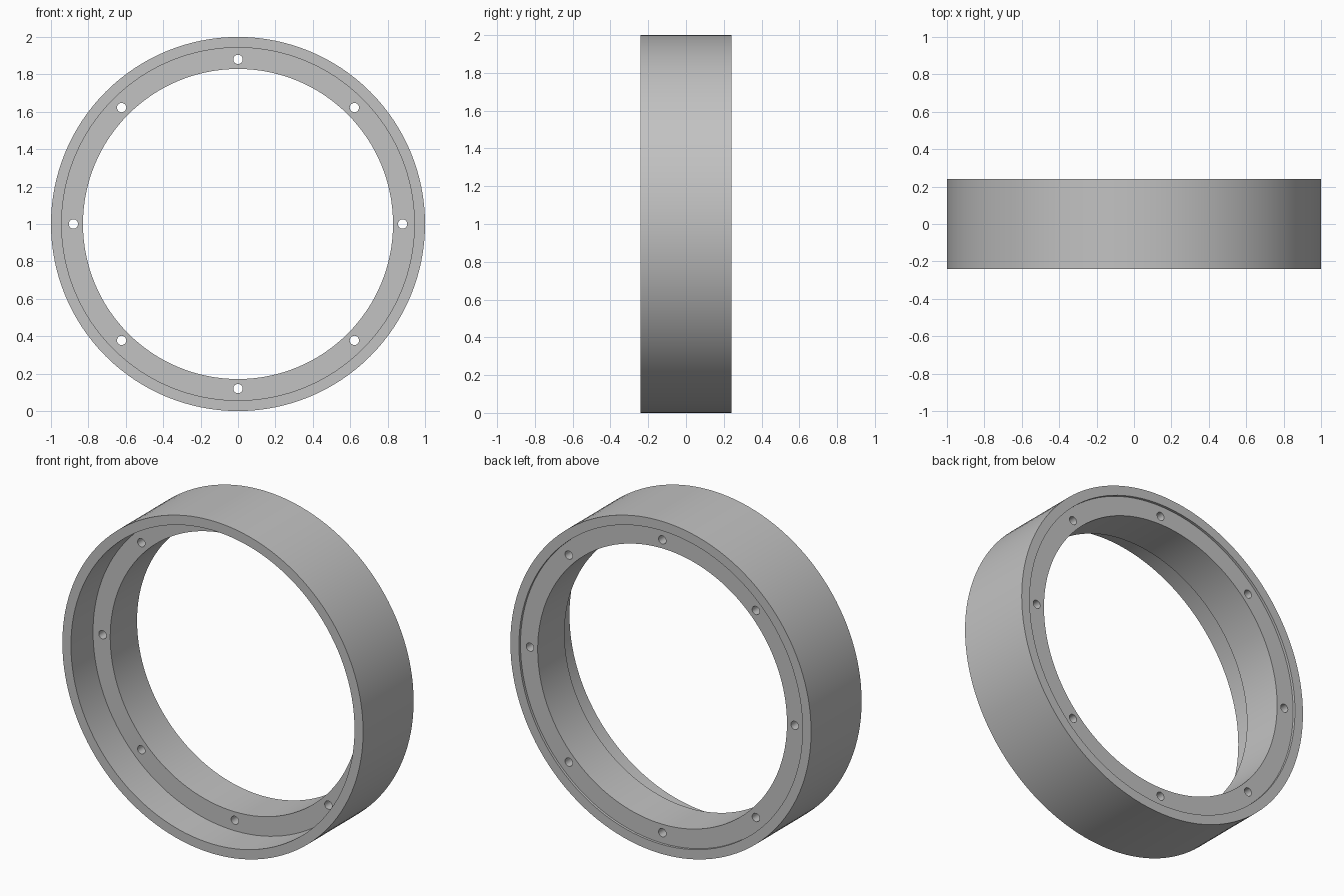
import bpy
import bmesh
from math import cos, sin, pi, radians
from mathutils import Matrix, Vector

cube = bpy.data.objects.get("Cube")
if cube:
    bpy.data.objects.remove(cube, do_unlink=True)

CENTER = Vector((0, 0, 1))
SEGMENTS = 128
OUTER, RECESS, BORE = 1.0, 0.943, 0.829
FRONT, BACK = -0.24, 0.24
WEB_FRONT, WEB_BACK = -0.03, 0.225
HOLES, HOLE_CIRCLE, HOLE_RADIUS = 8, 0.88, 0.025

# Plain grey finish
grey = bpy.data.materials.new("grey metal")
grey.use_nodes = True
color = (0.54, 0.54, 0.54, 1)
grey.diffuse_color = color
grey.node_tree.nodes["Principled BSDF"].inputs["Base Color"].default_value = color


def make_object(name, bm):
    bmesh.ops.recalc_face_normals(bm, faces=bm.faces)
    mesh = bpy.data.meshes.new(name)
    bm.to_mesh(mesh)
    bm.free()
    mesh.materials.append(grey)
    obj = bpy.data.objects.new(name, mesh)
    bpy.context.collection.objects.link(obj)
    return obj


# Ring: closed (radius, depth) section revolved about the y axis
section = [(OUTER, FRONT), (OUTER, BACK), (RECESS, BACK), (RECESS, WEB_BACK),
           (BORE, WEB_BACK), (BORE, WEB_FRONT), (RECESS, WEB_FRONT), (RECESS, FRONT)]
bm = bmesh.new()
loops = []
for i in range(SEGMENTS):
    a = 2 * pi * i / SEGMENTS
    loops.append([bm.verts.new(CENTER + Vector((r * cos(a), y, r * sin(a))))
                  for r, y in section])
for i, loop in enumerate(loops):
    following = loops[(i + 1) % SEGMENTS]
    for j in range(len(section)):
        k = (j + 1) % len(section)
        bm.faces.new((loop[j], loop[k], following[k], following[j]))
ring = make_object("flanged_ring", bm)

# Bolt holes through the inner flange
bm = bmesh.new()
for i in range(HOLES):
    a = 2 * pi * i / HOLES
    spot = CENTER + Vector((HOLE_CIRCLE * cos(a), 0.1, HOLE_CIRCLE * sin(a)))
    bmesh.ops.create_cone(bm, cap_ends=True, segments=24, depth=0.6,
                          radius1=HOLE_RADIUS, radius2=HOLE_RADIUS,
                          matrix=Matrix.Translation(spot) @ Matrix.Rotation(pi / 2, 4, 'X'))
cutter = make_object("bolt_hole_cutter", bm)
cutter.hide_render = True

bpy.ops.object.select_all(action='DESELECT')
bpy.context.view_layer.objects.active = ring
ring.select_set(True)
cut = ring.modifiers.new("bolt holes", 'BOOLEAN')
cut.operation = 'DIFFERENCE'
cut.solver = 'EXACT'
cut.object = cutter
bpy.ops.object.modifier_apply(modifier=cut.name)
bpy.data.objects.remove(cutter, do_unlink=True)

bpy.ops.object.shade_smooth_by_angle(angle=radians(30))
